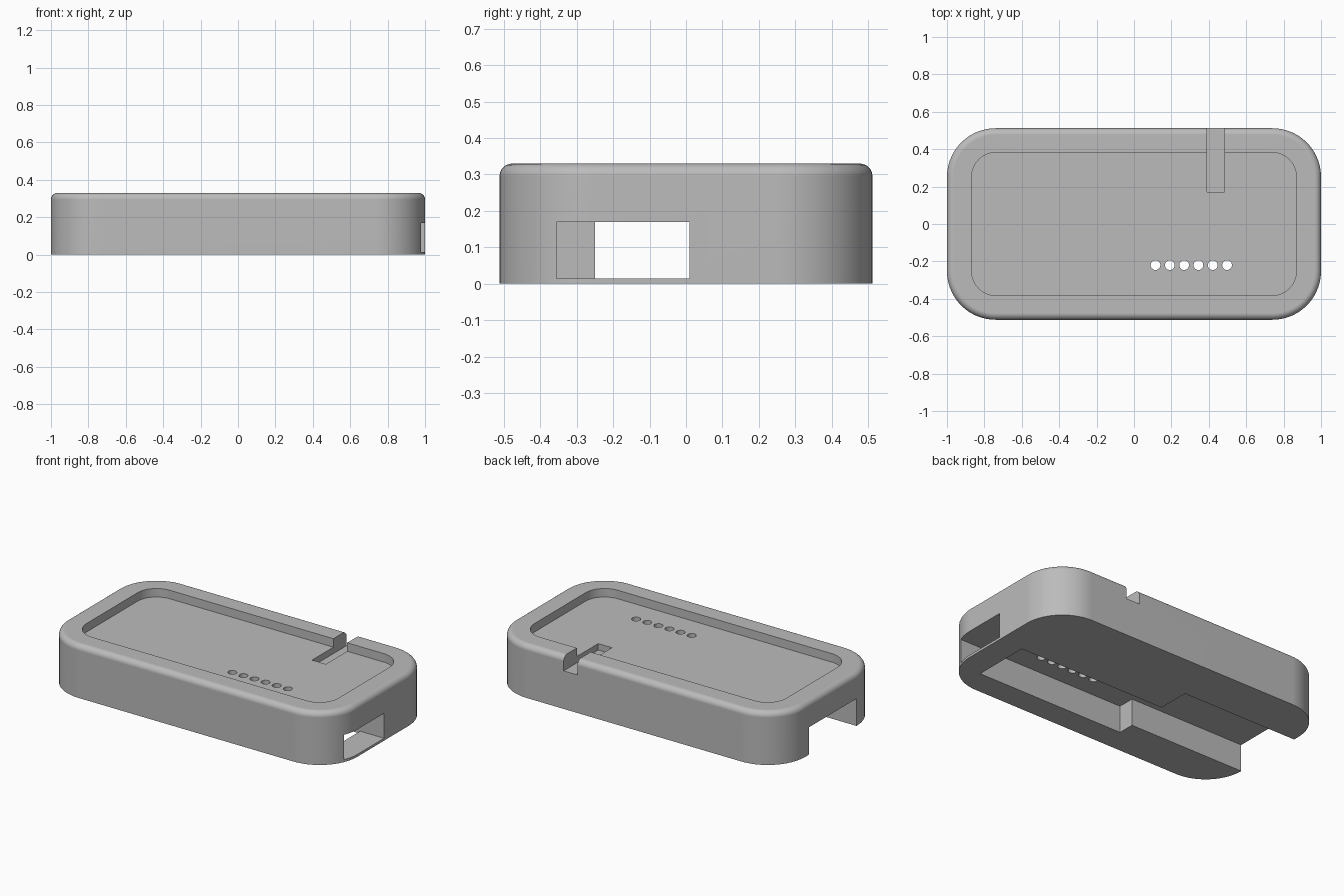
import bpy, bmesh, math
from mathutils import Vector

cube = bpy.data.objects.get("Cube")
if cube:
    bpy.data.objects.remove(cube, do_unlink=True)

# Single flat colour
grey = bpy.data.materials.new("light_grey")
grey.use_nodes = True
colour = (0.5, 0.5, 0.5, 1)
grey.diffuse_color = colour
grey.node_tree.nodes["Principled BSDF"].inputs["Base Color"].default_value = colour


def rounded_rect(hx, hy, r, steps=14):
    """Outline of a rounded rectangle, anticlockwise."""
    points = []
    for i, (sx, sy) in enumerate([(1, 1), (-1, 1), (-1, -1), (1, -1)]):
        for k in range(steps + 1):
            a = (i + k / steps) * math.pi / 2
            points.append((sx * (hx - r) + r * math.cos(a),
                           sy * (hy - r) + r * math.sin(a)))
    return points


def rect(x0, x1, y0, y1):
    return [(x0, y0), (x1, y0), (x1, y1), (x0, y1)]


def prism(name, outline, low, high, axis="z", bevel=0):
    """Extrude an outline from low to high along z, or an xz outline along y."""
    place = (lambda a, b: (a, b, low)) if axis == "z" else (lambda a, b: (a, low, b))
    shift = Vector((0, 0, high - low)) if axis == "z" else Vector((0, high - low, 0))
    bm = bmesh.new()
    face = bm.faces.new([bm.verts.new(place(a, b)) for a, b in outline])
    made = bmesh.ops.extrude_face_region(bm, geom=[face])["geom"]
    verts = [g for g in made if isinstance(g, bmesh.types.BMVert)]
    bmesh.ops.translate(bm, verts=verts, vec=shift)
    bmesh.ops.recalc_face_normals(bm, faces=bm.faces)
    if bevel:
        top = [e for e in bm.edges if all(v.co.z > high - 1e-4 for v in e.verts)]
        bmesh.ops.bevel(bm, geom=top, offset=bevel, segments=6, profile=0.5,
                        affect="EDGES")
    mesh = bpy.data.meshes.new(name)
    bm.to_mesh(mesh)
    bm.free()
    mesh.materials.append(grey)
    obj = bpy.data.objects.new(name, mesh)
    bpy.context.collection.objects.link(obj)
    return obj


# Main shell with a softened top edge
body = prism("case_body", rounded_rect(1, 0.512, 0.26), 0, 0.33, bevel=0.035)

# Cable pocket with its end window, shaped in side profile
pocket = [(-0.195, -0.1), (0.835, -0.1), (0.835, 0.015),
          (1.1, 0.015), (1.1, 0.17), (-0.195, 0.17)]
cutters = [
    prism("top_recess", rounded_rect(0.868, 0.382, 0.13), 0.277, 0.5),
    prism("back_slot", rect(0.39, 0.485, 0.172, 0.7), 0.237, 0.5),
    prism("cable_pocket", pocket, -0.355, 0.01, axis="y"),
    prism("open_channel", rect(-1.1, -0.195, -0.25, 0.215), -0.1, 0.17),
]

# Row of six round holes through the recess floor
for i in range(6):
    x = 0.115 + i * 0.0765
    ring = [(x + 0.026 * math.cos(k * math.pi / 12),
             -0.22 + 0.026 * math.sin(k * math.pi / 12)) for k in range(24)]
    cutters.append(prism("contact_hole", ring, 0.1, 0.4))

bpy.ops.object.select_all(action="DESELECT")
body.select_set(True)
bpy.context.view_layer.objects.active = body
for cutter in cutters:
    cut = body.modifiers.new(cutter.name, "BOOLEAN")
    cut.operation = "DIFFERENCE"
    cut.solver = "EXACT"
    cut.object = cutter
    bpy.ops.object.modifier_apply(modifier=cut.name)
    bpy.data.objects.remove(cutter, do_unlink=True)

# Smooth curves, crisp edges, flat panels
bpy.ops.object.shade_smooth_by_angle(angle=math.radians(30))
weighted = body.modifiers.new("flat_panels", "WEIGHTED_NORMAL")
weighted.keep_sharp = True
